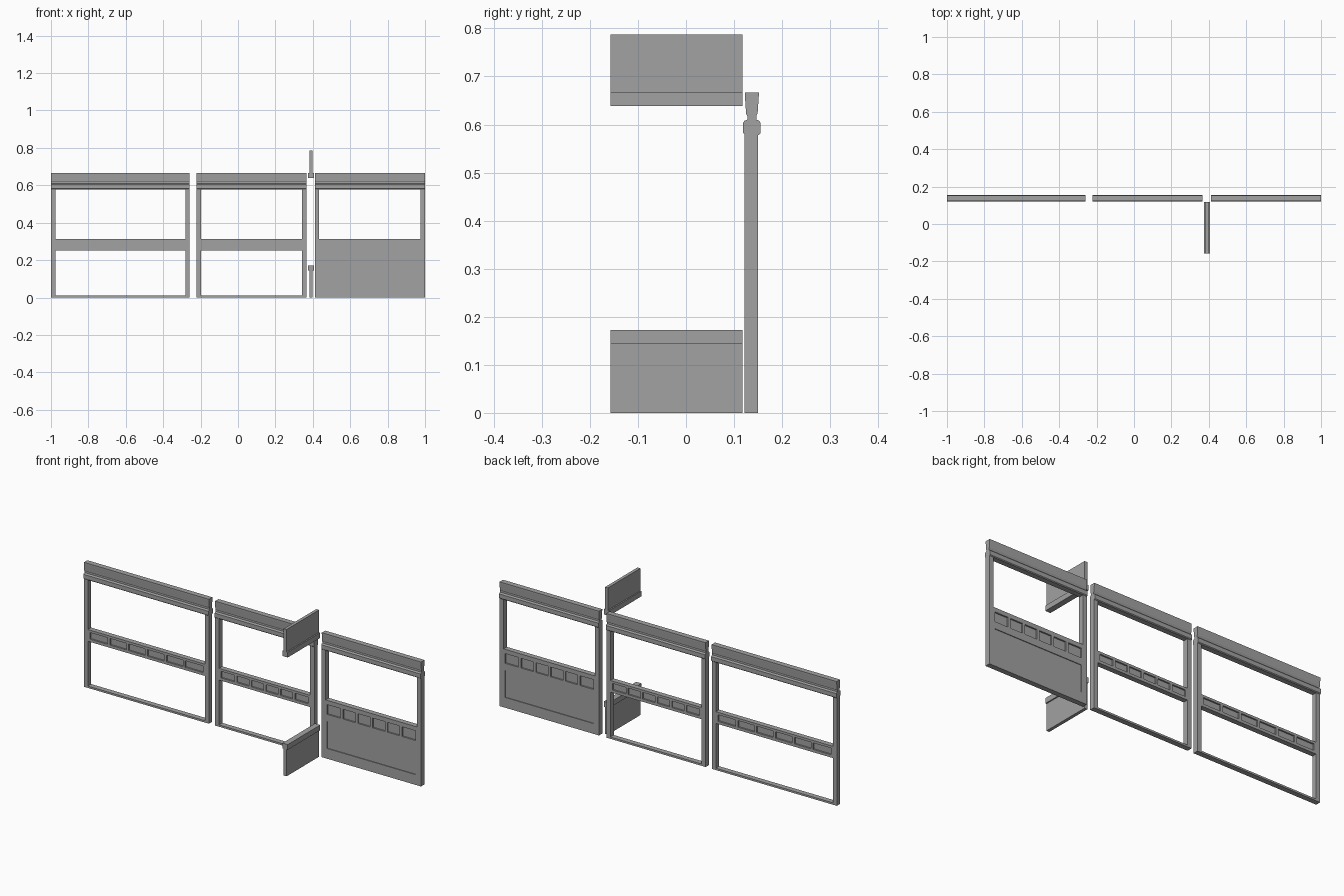
import bpy, bmesh

cube = bpy.data.objects.get("Cube")
if cube:
    bpy.data.objects.remove(cube, do_unlink=True)

grey = bpy.data.materials.new("plain_grey")
grey.use_nodes = True
colour = (0.36, 0.36, 0.36, 1)
grey.diffuse_color = colour
grey.node_tree.nodes["Principled BSDF"].inputs["Base Color"].default_value = colour

Y0, Y1 = 0.122, 0.150      # front and back of the wall panels
TOP, HEAD = 0.667, 0.582   # header top and underside


def finish(bm, name):
    bmesh.ops.recalc_face_normals(bm, faces=bm.faces)
    mesh = bpy.data.meshes.new(name)
    bm.to_mesh(mesh)
    bm.free()
    mesh.materials.append(grey)
    obj = bpy.data.objects.new(name, mesh)
    bpy.context.collection.objects.link(obj)
    return obj


def add_box(bm, x, y, z):
    made = bmesh.ops.create_cube(bm, size=1)["verts"]
    for v in made:
        v.co = [lo + (c + 0.5) * (hi - lo) for c, (lo, hi) in zip(v.co, (x, y, z))]


def boxes(name, *parts):
    bm = bmesh.new()
    for part in parts:
        add_box(bm, *part)
    return finish(bm, name)


def header(name, x0, x1):
    # moulded beam: rounded bead, narrow neck, flared fascia
    half = [(0.014, HEAD - 0.004), (0.018, HEAD), (0.018, 0.604), (0.015, 0.608),
            (0.0095, 0.610), (0.0095, 0.618), (0.012, 0.623), (0.0145, 0.660),
            (0.0145, TOP)]
    mid = (Y0 + Y1) / 2 + 0.001
    outline = [(mid - w, z) for w, z in half] + [(mid + w, z) for w, z in reversed(half)]
    bm = bmesh.new()
    face = bm.faces.new([bm.verts.new((x0, y, z)) for y, z in outline])
    ext = bmesh.ops.extrude_face_region(bm, geom=[face])["geom"]
    moved = [v for v in ext if isinstance(v, bmesh.types.BMVert)]
    bmesh.ops.translate(bm, verts=moved, vec=(x1 - x0, 0, 0))
    return finish(bm, name)


def recessed(name, x, z, inner_x, inner_z, depth, cells=1, divider=0.014):
    # slab with a sunken field on both faces, split by raised dividers
    (x0, x1), (z0, z1) = x, z
    (a0, a1), (b0, b1) = inner_x, inner_z
    full = (Y0, Y1)
    parts = [((x0, x1), full, (z0, b0)), ((x0, x1), full, (b1, z1)),
             ((x0, a0), full, (b0, b1)), ((a1, x1), full, (b0, b1)),
             ((a0, a1), (Y0 + depth, Y1 - depth), (b0, b1))]
    for i in range(1, cells):
        c = a0 + (a1 - a0) * i / cells
        parts.append(((c - divider / 2, c + divider / 2), full, (b0, b1)))
    return boxes(name, *parts)


def frame(label, x0, x1, post, foot):
    # header and the two upright posts
    header(label + "_header", x0, x1)
    for side, a in (("right", x0), ("left", x1 - post)):
        boxes(f"{label}_{side}_post", ((a, a + post), (Y0, Y1), (foot, HEAD)))


def open_panel(label, x0, x1, post):
    frame(label, x0, x1, post, 0)
    a, b = x0 + post, x1 - post
    recessed(label + "_middle_rail", (a, b), (0.25, 0.313),
             (a + 0.012, b - 0.012), (0.265, 0.300), 0.008, 6)
    boxes(label + "_bottom_rail", ((a, b), (Y0, Y1), (0, 0.010)))


open_panel("wide_panel", -1.0, -0.258, 0.024)
open_panel("middle_panel", -0.222, 0.367, 0.024)

# panel with a closed lower half
frame("solid_panel", 0.411, 1.0, 0.023, 0.313)
recessed("solid_panel_band", (0.411, 1.0), (0.22, 0.313),
         (0.443, 0.968), (0.238, 0.290), 0.008, 6)
recessed("solid_panel_lower_board", (0.411, 1.0), (0, 0.22),
         (0.443, 0.968), (0.055, 0.200), 0.004)

# short cross walls standing in front of the gap
depth = (-0.157, 0.118)
thin, thick = (0.381, 0.398), (0.374, 0.405)
boxes("lower_cross_wall", (thin, depth, (0, 0.144)))
boxes("lower_cross_wall_cap", (thick, depth, (0.144, 0.172)))
boxes("upper_cross_wall", (thin, depth, (0.667, 0.787)))
boxes("upper_cross_wall_base", (thick, depth, (0.639, 0.667)))
